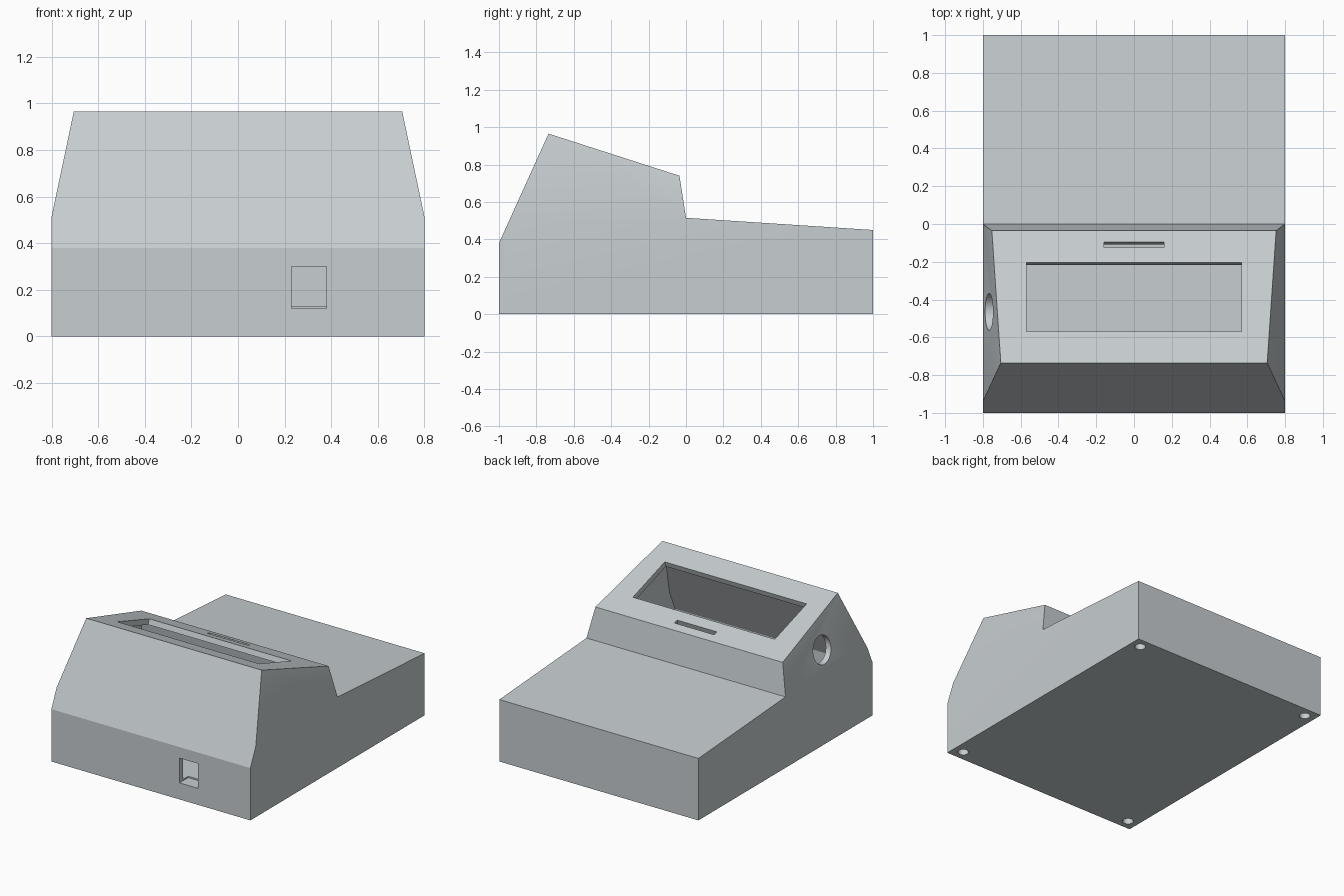
import bpy
import bmesh
from math import radians, atan2, pi
from mathutils import Vector, Matrix

default = bpy.data.objects.get("Cube")
if default:
    bpy.data.objects.remove(default, do_unlink=True)

WALL = 0.04
FLOOR = 0.13
HALF_W = 0.8
SHOULDER = 0.515

# Single plastic colour
plastic = bpy.data.materials.new("light grey plastic")
plastic.use_nodes = True
grey = (0.57, 0.61, 0.63, 1)
plastic.diffuse_color = grey
plastic.node_tree.nodes["Principled BSDF"].inputs["Base Color"].default_value = grey

# Side profile as (y, z), from the front foot over the top to the back foot
profile = [Vector(p) for p in [(-1, 0), (-1, 0.38), (-0.735, 0.965),
                               (-0.035, 0.74), (0, SHOULDER), (1, 0.45), (1, 0)]]
side_normal = Vector((0.45, 0, 0.095)).normalized()


def make_object(name, bm):
    bmesh.ops.recalc_face_normals(bm, faces=bm.faces)
    mesh = bpy.data.meshes.new(name)
    bm.to_mesh(mesh)
    bm.free()
    mesh.materials.append(plastic)
    obj = bpy.data.objects.new(name, mesh)
    bpy.context.collection.objects.link(obj)
    return obj


def offset_profile(points, dist):
    """Move each edge of the clockwise outline inward by dist."""
    n = len(points)
    lines = []
    for i in range(n):
        a, b = points[i], points[(i + 1) % n]
        d = (b - a).normalized()
        lines.append((a + Vector((d.y, -d.x)) * dist, d))
    result = []
    for i in range(n):
        (p, d), (q, e) = lines[i - 1], lines[i]
        t = (q - p).cross(e) / d.cross(e)
        result.append(p + d * t)
    return result


def tapered_body(name, points, inset):
    """Extrude the outline across x and lean in both upper sides."""
    bm = bmesh.new()
    half = HALF_W - inset
    face = bm.faces.new([bm.verts.new((-half, p.x, p.y)) for p in points])
    ext = bmesh.ops.extrude_face_region(bm, geom=[face])["geom"]
    bmesh.ops.translate(bm, vec=(2 * half, 0, 0),
                        verts=[v for v in ext if isinstance(v, bmesh.types.BMVert)])
    for side in (-1, 1):
        no = Vector((side_normal.x * side, 0, side_normal.z))
        co = Vector((HALF_W * side, 0, SHOULDER)) - no * inset
        bmesh.ops.bisect_plane(bm, geom=bm.verts[:] + bm.edges[:] + bm.faces[:],
                               dist=1e-5, plane_co=co, plane_no=no, clear_outer=True)
        rim = [e for e in bm.edges if e.is_boundary]
        bmesh.ops.holes_fill(bm, edges=rim, sides=0)
    return make_object(name, bm)


def box(name, centre, size, rot=Matrix()):
    bm = bmesh.new()
    bmesh.ops.create_cube(bm, size=1, matrix=Matrix.Translation(centre) @ rot
                          @ Matrix.Diagonal((*size, 1)))
    return make_object(name, bm)


def cylinder(name, centre, radius, depth, rot=Matrix()):
    bm = bmesh.new()
    bmesh.ops.create_cone(bm, cap_ends=True, segments=40, radius1=radius,
                          radius2=radius, depth=depth,
                          matrix=Matrix.Translation(centre) @ rot)
    return make_object(name, bm)


def cut(target, cutter):
    mod = target.modifiers.new("cut", "BOOLEAN")
    mod.operation = "DIFFERENCE"
    mod.solver = "EXACT"
    mod.object = cutter
    cutter.hide_render = True
    bpy.context.view_layer.objects.active = target
    bpy.ops.object.modifier_apply(modifier=mod.name)
    bpy.data.objects.remove(cutter, do_unlink=True)


# Outer shell, hollowed by an inset copy that stops at the thick floor
case = tapered_body("case", profile, 0)
inner = offset_profile(profile, WALL)
inner[0].y = inner[-1].y = FLOOR
cut(case, tapered_body("cavity", inner, WALL))

# Screen window and slot, square to the sloping panel
top, low = profile[2], profile[3]
tilt = atan2(low.y - top.y, low.x - top.x)
panel_rot = Matrix.Rotation(tilt, 4, "X")


def panel_cut(name, width, y0, y1):
    mid = (y0 + y1) / 2
    slope = (low.y - top.y) / (low.x - top.x)
    length = (y1 - y0) * (1 + slope * slope) ** 0.5
    centre = (0, mid, top.y + (mid - top.x) * slope)
    cut(case, box(name, centre, (width, length, 3 * WALL), panel_rot))


panel_cut("screen_window", 1.14, -0.57, -0.205)
panel_cut("panel_slot", 0.32, -0.125, -0.095)

# Front connector port
cut(case, box("port", (0.305, -1, 0.21), (0.15, 0.2, 0.18)))

# Round hole through the right leaning side
cut(case, cylinder("side_hole", (-0.767, -0.465, 0.67), 0.098, 0.2,
                   Matrix.Rotation(pi / 2, 4, "Y")))

# Screw recesses under the four corners
for x in (-1, 1):
    for y in (-1, 1):
        cut(case, cylinder("screw_recess", (x * (HALF_W - 0.077), y * 0.925, 0),
                           0.036, 0.1))

# Smooth the round holes, keep the case edges crisp
bpy.ops.object.select_all(action="DESELECT")
case.select_set(True)
bpy.context.view_layer.objects.active = case
bpy.ops.object.shade_smooth_by_angle(angle=radians(12))
